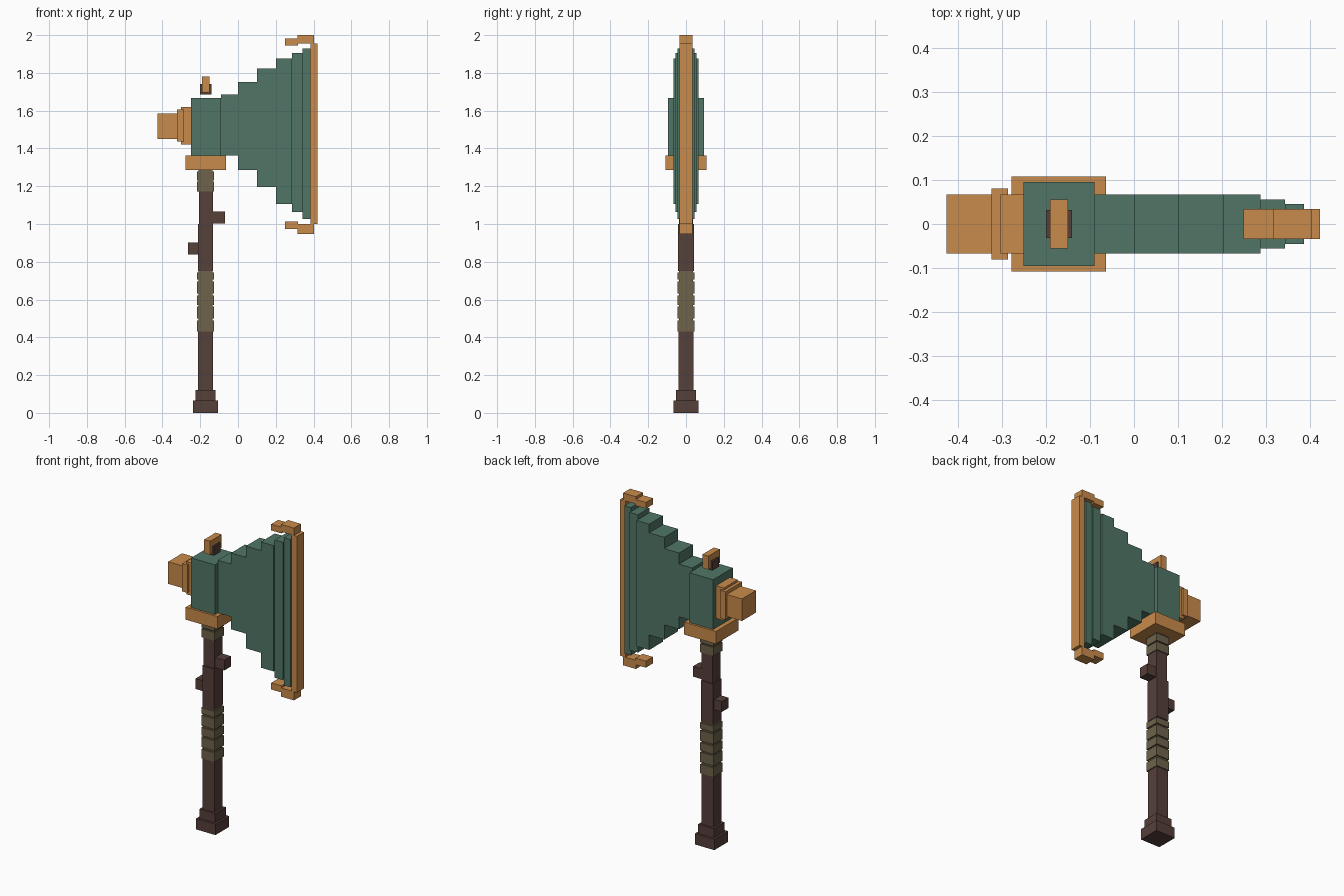
import bpy


def material(name, rgb):
    m = bpy.data.materials.new(name)
    m.diffuse_color = (*rgb, 1)
    return m


GREEN = material("green metal", (0.080, 0.181, 0.133))
GOLD = material("bronze", (0.584, 0.258, 0.069))
BROWN = material("dark wood", (0.093, 0.050, 0.042))
WRAP = material("leather wrap", (0.156, 0.125, 0.070))


def box(name, mat, x0, x1, z0, z1, half_y, y=0.0):
    """Box given by its x and z limits and its half depth around y."""
    bpy.ops.mesh.primitive_cube_add(size=1, location=((x0 + x1) / 2, y, (z0 + z1) / 2))
    ob = bpy.context.object
    ob.name = name
    ob.scale = (x1 - x0, 2 * half_y, z1 - z0)
    bpy.ops.object.transform_apply(location=False, rotation=False, scale=True)
    ob.data.materials.append(mat)
    return ob


# Handle: stepped pommel, shaft sections and two pegs
box("pommel_base", BROWN, -0.238, -0.106, 0, 0.066, 0.066)
box("pommel_collar", BROWN, -0.225, -0.119, 0.066, 0.122, 0.052)
box("shaft_lower", BROWN, -0.212, -0.132, 0.122, 0.43, 0.039)
box("shaft_middle", BROWN, -0.212, -0.132, 0.75, 1.0, 0.042)
box("shaft_upper", BROWN, -0.206, -0.132, 1.0, 1.18, 0.038)
box("peg_right", BROWN, -0.165, -0.07, 1.003, 1.066, 0.032)
box("peg_left", BROWN, -0.264, -0.18, 0.838, 0.902, 0.032)

# Leather grip: a core with raised bands
box("grip_core", WRAP, -0.210, -0.134, 0.43, 0.75, 0.037)
box("neck_core", WRAP, -0.210, -0.134, 1.17, 1.29, 0.037)
bands = [(0.432, 0.488), (0.500, 0.562), (0.571, 0.621), (0.631, 0.695),
         (0.705, 0.742), (1.172, 1.224), (1.231, 1.278)]
for i, (z0, z1) in enumerate(bands):
    box(f"wrap_band_{i + 1}", WRAP, -0.217, -0.127, z0, z1, 0.044)

# Head block and guard
box("guard", GOLD, -0.278, -0.063, 1.287, 1.363, 0.108)
box("head_block", GREEN, -0.25, -0.09, 1.363, 1.667, 0.095)

# Blade: steps that widen and thin out toward the edge
steps = [(-0.09, 0.0, 1.363, 1.685, 0.067), (0.0, 0.10, 1.287, 1.753, 0.067),
         (0.10, 0.202, 1.197, 1.822, 0.067), (0.202, 0.287, 1.106, 1.875, 0.067),
         (0.287, 0.342, 1.063, 1.905, 0.055), (0.342, 0.385, 1.027, 1.930, 0.045)]
for i, (x0, x1, z0, z1, hy) in enumerate(steps):
    box(f"blade_step_{i + 1}", GREEN, x0, x1, z0, z1, hy)

# Cutting edge with hooked tips
box("cutting_edge", GOLD, 0.385, 0.422, 1.0, 1.955, 0.034)
box("top_tip", GOLD, 0.315, 0.402, 1.955, 2.0, 0.034)
box("top_hook", GOLD, 0.248, 0.317, 1.945, 1.983, 0.034)
box("bottom_tip", GOLD, 0.315, 0.402, 0.947, 1.0, 0.034)
box("bottom_hook", GOLD, 0.248, 0.317, 0.973, 1.013, 0.034)

# Hammer on the back of the head
box("hammer_neck", GOLD, -0.303, -0.25, 1.42, 1.62, 0.067)
box("hammer_flange", GOLD, -0.323, -0.286, 1.437, 1.607, 0.080)
box("hammer_face", GOLD, -0.425, -0.323, 1.451, 1.586, 0.067)

# Top ornament: an arch over a dark block
box("ornament_core", BROWN, -0.20, -0.14, 1.685, 1.742, 0.032)
box("ornament_arch", GOLD, -0.19, -0.15, 1.742, 1.78, 0.055)
for side, name in ((-1, "front"), (1, "back")):
    box(f"ornament_leg_{name}", GOLD, -0.19, -0.15, 1.697, 1.742, 0.0115, side * 0.0435)
